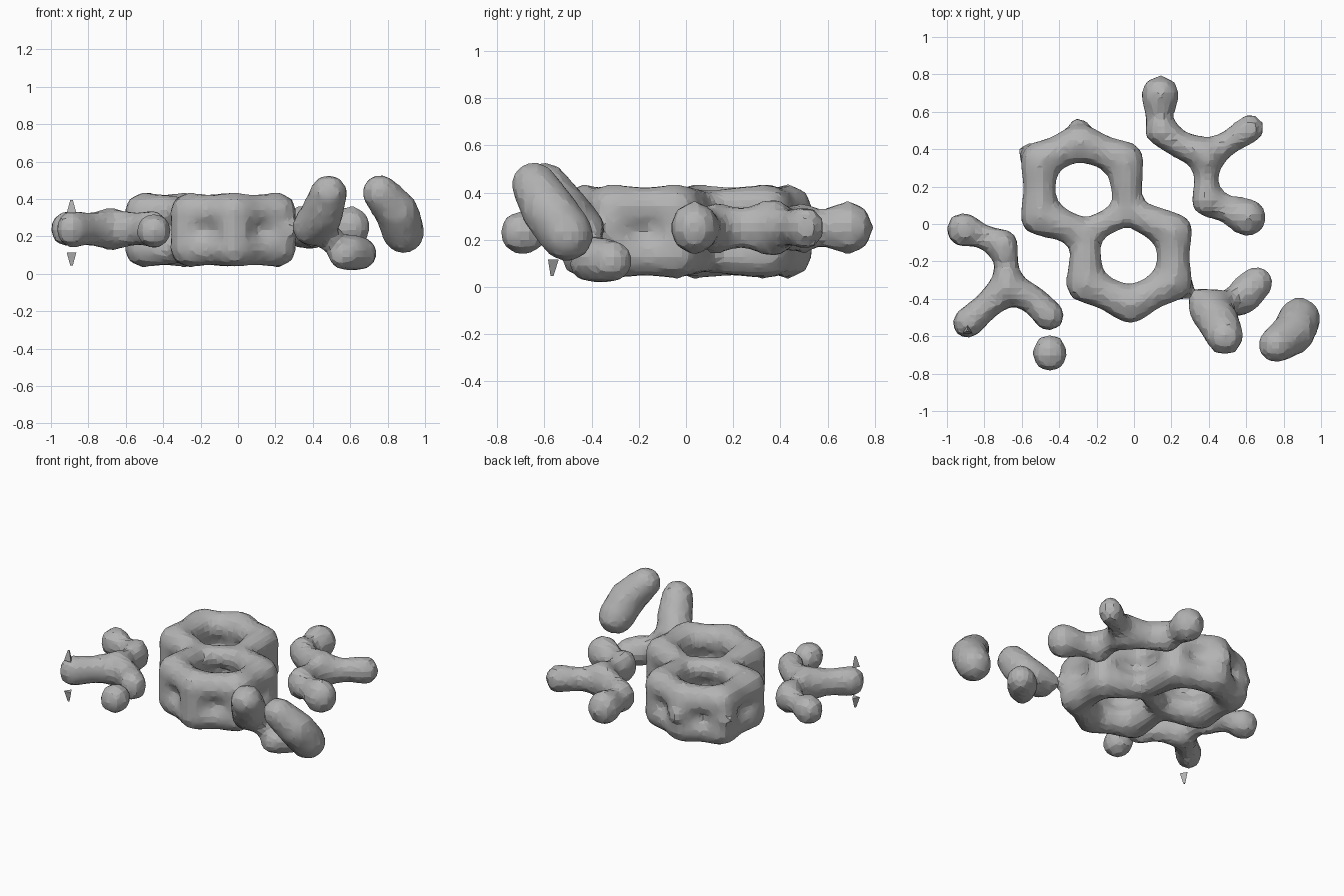
import bpy, bmesh
from mathutils import Vector

if "Cube" in bpy.data.objects:
    bpy.data.objects.remove(bpy.data.objects["Cube"])

grey = bpy.data.materials.new("mid grey")
grey.use_nodes = True
grey.diffuse_color = (0.45, 0.45, 0.45, 1)
grey.node_tree.nodes["Principled BSDF"].inputs["Base Color"].default_value = (0.45, 0.45, 0.45, 1)


def link(bm, a, b, tall=1.0):
    """Tapered capsule between two (x, y, z, radius) nodes."""
    part = bmesh.new()
    for x, y, z, r in (a, b):
        made = bmesh.ops.create_icosphere(part, subdivisions=2, radius=r)["verts"]
        for v in made:
            v.co = Vector((x + v.co.x, y + v.co.y, z + v.co.z * tall))
    hull = bmesh.ops.convex_hull(part, input=part.verts)
    junk = [g for g in hull["geom_interior"] if isinstance(g, bmesh.types.BMVert)]
    bmesh.ops.delete(part, geom=junk, context="VERTS")
    tmp = bpy.data.meshes.new("tmp")
    part.to_mesh(tmp)
    part.free()
    bm.from_mesh(tmp)
    bpy.data.meshes.remove(tmp)


def chain(bm, nodes, tall=1.0):
    for a, b in zip(nodes, nodes[1:]):
        link(bm, a, b, tall)


def finish(name, bm, voxel=0.036):
    """Fuse the capsules into one coarse, faceted skin."""
    me = bpy.data.meshes.new(name)
    bm.to_mesh(me)
    bm.free()
    me.materials.append(grey)
    ob = bpy.data.objects.new(name, me)
    bpy.context.collection.objects.link(ob)
    if voxel:
        m = ob.modifiers.new("fuse", "REMESH")
        m.mode, m.voxel_size, m.use_smooth_shade = "VOXEL", voxel, False
        ob.modifiers.new("facets", "TRIANGULATE")
        bpy.context.view_layer.objects.active = ob
        for o in bpy.context.selected_objects:
            o.select_set(False)
        ob.select_set(True)
        for m in list(ob.modifiers):
            bpy.ops.object.modifier_apply(modifier=m.name)
        bpy.ops.object.shade_smooth_by_angle(angle=0.25)


# Fused double ring: upper and lower tubes, pinched mid-side, with a pillar at every corner
shared = [(-0.03, 0.07), (-0.26, -0.05)]
back_ring = shared + [(-0.505, 0.04), (-0.505, 0.34), (-0.29, 0.435), (-0.05, 0.34)]
front_ring = shared + [(-0.26, -0.32), (-0.02, -0.43), (0.21, -0.31), (0.21, -0.04)]
LOW, HIGH = 0.14, 0.33
bm = bmesh.new()
for ring in (back_ring, front_ring):
    for a, b in zip(ring, ring[1:] + ring[:1]):
        mid = ((a[0] + b[0]) / 2, (a[1] + b[1]) / 2)
        ra, rb = (0.08 if p in shared else 0.107 for p in (a, b))
        rm = 0.07 if a in shared and b in shared else 0.09
        for z, out in ((LOW, -0.006), (HIGH, 0.006)):
            chain(bm, [(*a, z, ra), (*mid, z + out, rm), (*b, z, rb)])
        link(bm, (*a, LOW, ra - 0.005), (*a, HIGH, ra - 0.005))
link(bm, (-0.29, 0.45, 0.24, 0.1), (-0.30, 0.55, 0.25, 0.03))
link(bm, (-0.52, 0.34, 0.24, 0.09), (-0.57, 0.39, 0.24, 0.05))
link(bm, (0.22, -0.31, 0.23, 0.08), (0.30, -0.37, 0.24, 0.04))
finish("double_ring", bm)

# Branched lobe on the right
Z = 0.24
bm = bmesh.new()
hub = (-0.68, -0.34, Z, 0.095)
chain(bm, [(-0.912, -0.03, Z, 0.095), (-0.82, -0.06, Z, 0.065), (-0.71, -0.11, Z, 0.085)], 1.05)
chain(bm, [(-0.70, -0.11, Z, 0.085), (-0.68, -0.22, Z, 0.065), hub], 1.3)
chain(bm, [hub, (-0.79, -0.44, Z, 0.075), (-0.89, -0.53, Z, 0.085)], 1.2)
chain(bm, [hub, (-0.54, -0.40, Z, 0.075), (-0.455, -0.49, Z, 0.085)], 1.2)
finish("right_branch", bm)

# Loose ball in front of the right branch
bm = bmesh.new()
link(bm, (-0.45, -0.68, 0.23, 0.093), (-0.45, -0.695, 0.23, 0.097))
finish("right_ball", bm)

# Tiny slivers above and below the branch tip
for name, z, up in (("upper_sliver", 0.36, 1), ("lower_sliver", 0.08, -1)):
    bm = bmesh.new()
    bmesh.ops.create_cone(bm, cap_ends=True, segments=3, radius1=0.03, radius2=0.008, depth=0.07)
    for v in bm.verts:
        v.co = Vector((-0.89 + v.co.x, -0.57 + v.co.y, z + up * v.co.z))
    if up < 0:
        bmesh.ops.reverse_faces(bm, faces=bm.faces)
    finish(name, bm, 0)

# Branched lobe at the back left
Z = 0.25
bm = bmesh.new()
hub = (0.39, 0.37, Z, 0.095)
chain(bm, [(0.14, 0.69, Z, 0.106), (0.135, 0.58, Z, 0.075), (0.14, 0.5, Z, 0.085)], 1.1)
chain(bm, [(0.14, 0.5, Z, 0.085), (0.25, 0.42, Z, 0.075), hub], 1.3)
chain(bm, [hub, (0.5, 0.43, Z, 0.065), (0.62, 0.51, Z, 0.078)], 1.2)
chain(bm, [hub, (0.385, 0.24, Z, 0.065), (0.39, 0.12, Z, 0.085)], 1.35)
chain(bm, [(0.39, 0.12, Z, 0.085), (0.5, 0.08, Z, 0.075), (0.605, 0.035, Z, 0.106)], 1.1)
finish("back_branch", bm)

# Rising lobe at the front left with its low side lobe
bm = bmesh.new()
chain(bm, [(0.39, -0.45, 0.25, 0.105), (0.45, -0.52, 0.32, 0.117), (0.485, -0.6, 0.43, 0.103)])
link(bm, (0.32, -0.38, 0.24, 0.04), (0.4, -0.43, 0.25, 0.09))
link(bm, (0.44, -0.43, 0.24, 0.085), (0.55, -0.41, 0.13, 0.055))
chain(bm, [(0.56, -0.42, 0.1, 0.08), (0.6, -0.37, 0.115, 0.102), (0.655, -0.315, 0.11, 0.092)])
finish("front_lobes", bm)

# Separate kidney-shaped lobe
bm = bmesh.new()
chain(bm, [(0.76, -0.645, 0.435, 0.1), (0.85, -0.585, 0.33, 0.12), (0.885, -0.505, 0.22, 0.117)])
finish("outer_lobe", bm)
